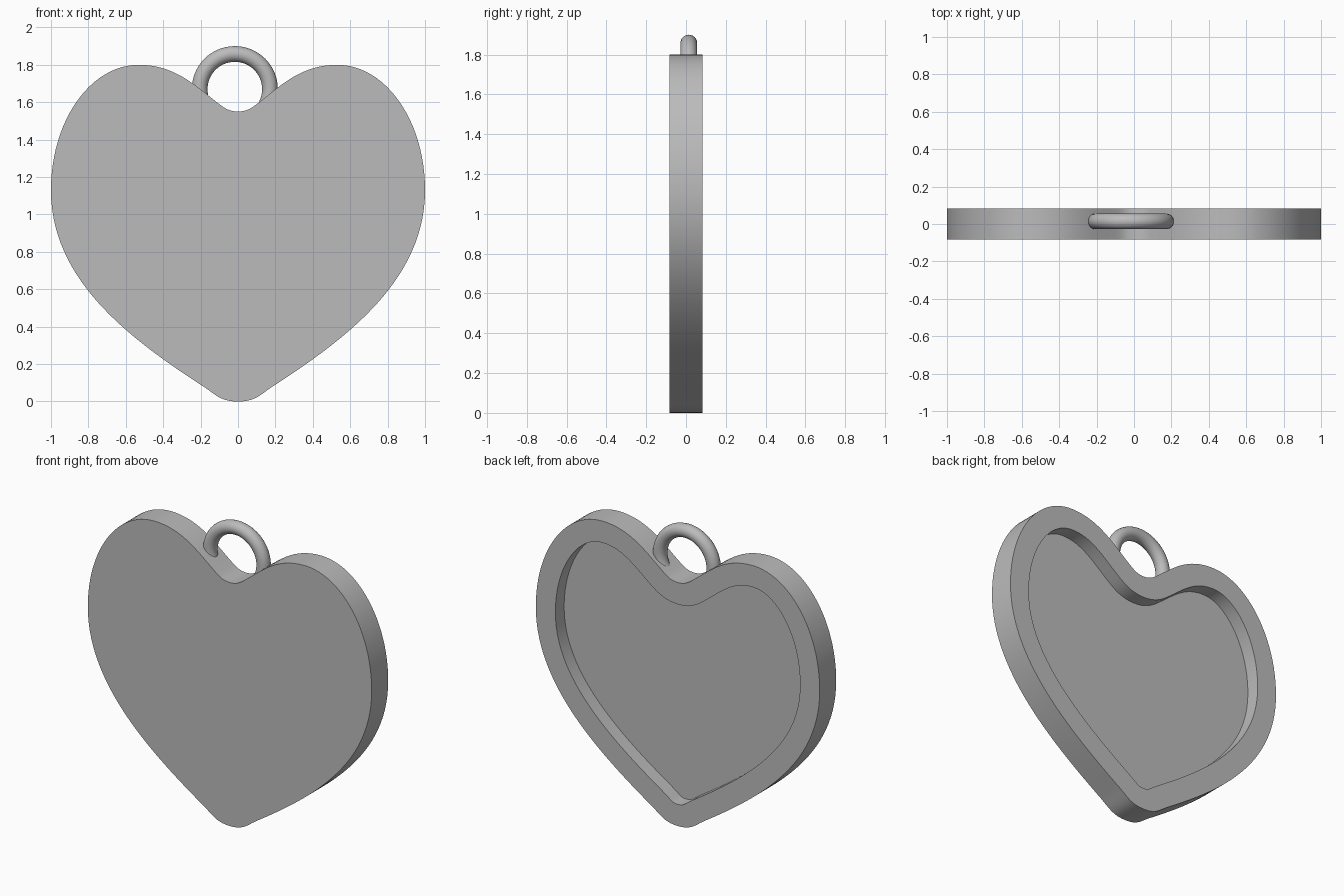
import bpy, bmesh, math
from mathutils import Vector
from mathutils.geometry import interpolate_bezier

cube = bpy.data.objects.get("Cube")
if cube:
    bpy.data.objects.remove(cube, do_unlink=True)

HALF_DEPTH = 0.083
RIM_WIDTH = 0.138
RECESS_DEPTH = 0.088

# Plain grey metal
metal = bpy.data.materials.new("grey_metal")
metal.use_nodes = True
grey = (0.5, 0.5, 0.5, 1)
metal.diffuse_color = grey
metal.node_tree.nodes["Principled BSDF"].inputs["Base Color"].default_value = grey


def finish(obj):
    obj.data.materials.append(metal)
    bpy.ops.object.select_all(action="DESELECT")
    obj.select_set(True)
    bpy.context.view_layer.objects.active = obj
    bpy.ops.object.shade_smooth_by_angle(angle=math.radians(35))


# Right half of the outline: start, two handles, end, and step count
segments = [
    ((0, 0), (0.1, 0), (0.12, 0.04), (0.2, 0.09), 10),
    ((0.2, 0.09), (0.6, 0.35), (1, 0.66), (1, 1.13), 28),
    ((1, 1.13), (1, 1.5), (0.79, 1.8), (0.53, 1.8), 24),
    ((0.53, 1.8), (0.33, 1.8), (0.22, 1.68), (0.1, 1.59), 16),
    ((0.1, 1.59), (0.07, 1.567), (0.045, 1.55), (0, 1.55), 8),
]
half = []
for a, b, c, d, steps in segments:
    half += interpolate_bezier(Vector(a), Vector(b), Vector(c), Vector(d), steps + 1)[:-1]
half.append(Vector((0, 1.55)))
outline = [(p[0], p[1]) for p in half]
outline += [(-x, z) for x, z in outline[-2:0:-1]]

# Heart body: extruded outline with a recess sunk into the back
bm = bmesh.new()
front = bm.faces.new([bm.verts.new((x, -HALF_DEPTH, z)) for x, z in outline])
extruded = bmesh.ops.extrude_face_region(bm, geom=[front], use_keep_orig=True)
for v in extruded["geom"]:
    if isinstance(v, bmesh.types.BMVert):
        v.co.y = HALF_DEPTH
bmesh.ops.recalc_face_normals(bm, faces=bm.faces)
back = max(bm.faces, key=lambda f: f.calc_center_median().y)
bmesh.ops.inset_region(bm, faces=[back], thickness=RIM_WIDTH, use_even_offset=True)
bmesh.ops.inset_region(bm, faces=[back], thickness=0, use_even_offset=True)
for v in back.verts:
    v.co.y = HALF_DEPTH - RECESS_DEPTH
bmesh.ops.recalc_face_normals(bm, faces=bm.faces)
mesh = bpy.data.meshes.new("heart_body")
bm.to_mesh(mesh)
bm.free()
body = bpy.data.objects.new("heart_body", mesh)
bpy.context.collection.objects.link(body)
finish(body)

# Hanging ring sunk into the notch
bpy.ops.mesh.primitive_torus_add(
    major_radius=0.188, minor_radius=0.042, major_segments=64, minor_segments=24,
    location=(-0.017, 0.014, 1.67), rotation=(math.pi / 2, 0, 0))
ring = bpy.context.object
ring.name = "hanging_ring"
finish(ring)
